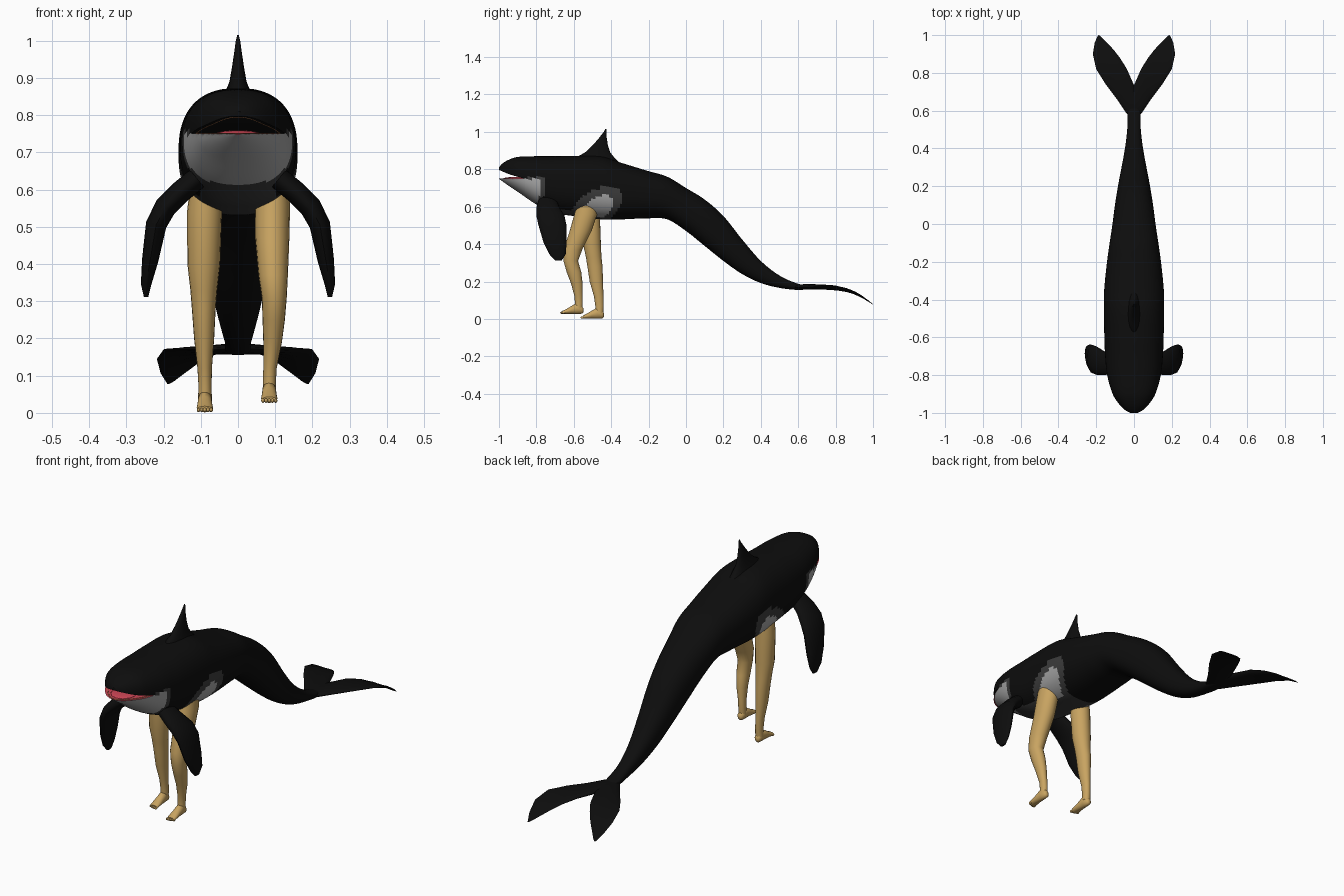
import bpy, math
from math import sin, cos, pi
from mathutils import Vector as V

if "Cube" in bpy.data.objects:
    bpy.data.objects.remove(bpy.data.objects["Cube"])


def material(name, r, g, b):
    m = bpy.data.materials.new(name)
    m.diffuse_color = (r, g, b, 1)
    m.use_nodes = True
    m.node_tree.nodes["Principled BSDF"].inputs["Base Color"].default_value = m.diffuse_color
    return m


BLACK = material("black_skin", .004, .004, .004)
DARK = material("dark_grey_skin", .045, .045, .045)
LIGHT = material("pale_grey_skin", .38, .38, .38)
TAN = material("tan_skin", .58, .37, .12)
RED = material("mouth_red", .6, .06, .09)
ORANGE = material("gum_orange", .5, .2, .08)


def curve(table, col, y):
    """Smooth interpolation of one column of a profile table."""
    p = [(r[0], r[col]) for r in table]
    if y <= p[0][0]:
        return p[0][1]
    if y >= p[-1][0]:
        return p[-1][1]
    k = next(i for i in range(len(p) - 1) if p[i + 1][0] >= y)

    def slope(i):
        a, b = p[max(i - 1, 0)], p[min(i + 1, len(p) - 1)]
        return (b[1] - a[1]) / (b[0] - a[0])
    h = p[k + 1][0] - p[k][0]
    t = (y - p[k][0]) / h
    return ((2*t**3 - 3*t*t + 1) * p[k][1] + (t**3 - 2*t*t + t) * h * slope(k)
            + (3*t*t - 2*t**3) * p[k + 1][1] + (t**3 - t*t) * h * slope(k + 1))


def loft(name, rings, mats, rule=None, angle=50):
    """Skin a list of equal rings, cap both ends, colour faces by rule(centre)."""
    n = len(rings[0])
    verts = [v for r in rings for v in r]
    faces = [(i*n + j, i*n + (j+1) % n, (i+1)*n + (j+1) % n, (i+1)*n + j)
             for i in range(len(rings) - 1) for j in range(n)]
    faces += [tuple(range(n))[::-1], tuple(range(len(verts) - n, len(verts)))]
    me = bpy.data.meshes.new(name)
    me.from_pydata(verts, [], faces)
    for m in mats:
        me.materials.append(m)
    if rule:
        for f in me.polygons:
            f.material_index = rule(f.center)
    ob = bpy.data.objects.new(name, me)
    bpy.context.collection.objects.link(ob)
    bpy.ops.object.select_all(action='DESELECT')
    ob.select_set(True)
    bpy.context.view_layer.objects.active = ob
    bpy.ops.object.mode_set(mode='EDIT')
    bpy.ops.mesh.select_all(action='SELECT')
    bpy.ops.mesh.normals_make_consistent(inside=False)
    bpy.ops.object.mode_set(mode='OBJECT')
    bpy.ops.object.shade_smooth_by_angle(angle=math.radians(angle))
    return ob


def oval(c, u, v, n=16):
    c, u, v = V(c), V(u), V(v)
    return [c + u*cos(2*pi*i/n) + v*sin(2*pi*i/n) for i in range(n)]


def ball(name, loc, scale, mat):
    bpy.ops.mesh.primitive_uv_sphere_add(segments=12, ring_count=8, location=loc)
    ob = bpy.context.object
    ob.name, ob.scale = name, scale
    ob.data.materials.append(mat)
    bpy.ops.object.shade_smooth()


# Body profile: y, top, bottom, half width
BODY = [(-1, .81, .748, .02), (-.985, .828, .738, .048), (-.95, .85, .713, .082),
        (-.9, .866, .68, .113), (-.8, .87, .612, .142), (-.7, .87, .567, .153),
        (-.6, .872, .55, .157), (-.45, .868, .532, .16), (-.35, .836, .532, .158),
        (-.2, .79, .538, .143), (-.1, .76, .532, .129), (0, .70, .47, .114),
        (.1, .638, .39, .101), (.2, .55, .31, .085), (.3, .425, .24, .066),
        (.4, .31, .192, .048), (.5, .232, .166, .036), (.6, .188, .155, .034),
        (.67, .178, .161, .02)]
LIP = [(-1, .797), (-.95, .776), (-.9, .761), (-.86, .75)]
SEAM = .75


def section(y, n=72):
    top, bot, w = (curve(BODY, c, y) for c in (1, 2, 3))
    ring = []
    for i in range(n):
        a = 2*pi*(i + .5)/n
        c, s = cos(a), sin(a)
        e = 2/2.4
        ring.append(V((w*math.copysign(abs(c)**e, c), y,
                       (top+bot)/2 + (top-bot)/2*math.copysign(abs(s)**e, s))))
    return ring


def patch(p, cy, cz, a, b, tilt=.6):
    y, z = p.y - cy, p.z - cz
    u, v = y*cos(tilt) + z*sin(tilt), z*cos(tilt) - y*sin(tilt)
    return (u/a)**2 + (v/b)**2 < 1


def body_colour(p):
    # pale chin with dark rim, pale flank ovals, dark underside
    if p.z < .747 and p.y < -.775 - .35*max(0, .68 - p.z):
        return 2
    if p.z < .757 and -.87 < p.y < -.755 - .2*max(0, .68 - p.z):
        return 1
    if abs(p.x) > .07 and patch(p, -.475, .59, .095, .057):
        return 2
    if patch(p, -.48, .595, .155, .09):
        return 1
    if p.y < -.40 and p.z < curve(BODY, 2, p.y) + .03:
        return 1
    return 0


SKIN = [BLACK, DARK, LIGHT, RED]
loft("body", [section(-.86 + 1.53*i/130) for i in range(131)], SKIN, body_colour)

# Upper and lower jaw, each cut flat at the mouth line
ys = [-1 + .14*(i/24)**1.4 for i in range(25)]
upper, lower = [], []
for y in ys:
    lip = curve(LIP, 1, y)
    upper.append([V((v.x, v.y, max(v.z, lip))) for v in section(y)])
    lower.append([V((v.x, v.y, min(v.z, SEAM))) for v in section(y)])
loft("upper_jaw", upper, SKIN, angle=35)
loft("lower_jaw", lower, SKIN, lambda p: 3 if p.z > SEAM - .0005 else 2, angle=35)

# Tongue and gum edge
ball("tongue", (0, -.915, SEAM), (.06, .065, .009), RED)


def rim(name, z_of, inset):
    cu = bpy.data.curves.new(name, 'CURVE')
    cu.dimensions, cu.bevel_depth, cu.bevel_resolution = '3D', .0022, 1
    half = []
    for y in ys[1:-1]:
        z = z_of(y)
        w = max(v.x for v in section(y) if abs(v.z - z) < .02) - inset
        half.append((w, y + .004, z))
    pts = half[::-1] + [(-x, y, z) for x, y, z in half]
    sp = cu.splines.new('POLY')
    sp.points.add(len(pts) - 1)
    for q, p in zip(sp.points, pts):
        q.co = (*p, 1)
    cu.materials.append(ORANGE)
    bpy.context.collection.objects.link(bpy.data.objects.new(name, cu))


rim("upper_gum", lambda y: curve(LIP, 1, y), .012)
rim("lower_gum", lambda y: SEAM, .012)

# Dorsal fin: z, front y, back y, half thickness
FIN = [(.82, -.62, -.34, .045), (.865, -.585, -.385, .033), (.89, -.54, -.405, .023),
       (.93, -.497, -.418, .016), (.97, -.463, -.424, .010), (1.0, -.44, -.425, .006),
       (1.015, -.432, -.425, .002)]
loft("dorsal_fin", [oval((0, (f+b)/2, z), (0, (b-f)/2, 0), (t, 0, 0))
                    for z, f, b, t in FIN], [BLACK])

# Flippers: x, z, front y, back y, half thickness
FLIPPER = [(.11, .63, -.79, -.69, .03), (.155, .593, -.80, -.675, .03),
           (.195, .553, -.80, -.65, .03), (.22, .505, -.79, -.64, .028),
           (.236, .41, -.762, -.638, .022), (.247, .345, -.73, -.643, .014),
           (.247, .312, -.70, -.665, .006)]
# Flukes: leading edge x, y and trailing edge x, y, half thickness
FLUKE = [(-.005, .55, -.01, .70, .014), (.04, .585, .0, .735, .015),
         (.09, .66, .04, .825, .013), (.15, .74, .075, .88, .011),
         (.20, .82, .11, .925, .009), (.218, .9, .148, .965, .006),
         (.208, .96, .17, .988, .004), (.19, 1.0, .182, .998, .001)]
DROOP = [(.55, .172), (.7, .17), (.8, .173), (.9, .145), (1.0, .078)]

for side, s in (("left", 1), ("right", -1)):
    rings = []
    for i, (x, z, f, b, t) in enumerate(FLIPPER):
        a, c = FLIPPER[max(i-1, 0)], FLIPPER[min(i+1, len(FLIPPER)-1)]
        d = V((c[0]-a[0], 0, c[1]-a[1])).normalized()
        rings.append(oval((s*x, (f+b)/2, z), (0, (b-f)/2, 0), (-s*d.z*t, 0, d.x*t)))
    loft(side + "_flipper", rings, [BLACK])
    rings = []
    for x0, y0, x1, y1, t in FLUKE:
        p, q = V((s*x0, y0, curve(DROOP, 1, y0))), V((s*x1, y1, curve(DROOP, 1, y1)))
        rings.append(oval((p+q)/2, (p-q)/2, (0, 0, t)))
    loft(side + "_fluke", rings, [BLACK])
    ball(side + "_eye", (s*.108, -.885, .792), (.006, .008, .006), LIGHT)

# Legs: z, front y, back y, x min, x max
LEFT = [(.61, -.585, -.475, .055, .135), (.56, -.597, -.475, .045, .14),
        (.47, -.622, -.505, .046, .138), (.37, -.655, -.555, .055, .134),
        (.31, -.655, -.577, .064, .131), (.25, -.638, -.56, .066, .126),
        (.19, -.615, -.553, .068, .118), (.12, -.596, -.553, .068, .104),
        (.085, -.594, -.552, .067, .102), (.05, -.592, -.555, .066, .102)]
RIGHT = [(.60, -.555, -.465, -.13, -.055), (.54, -.557, -.46, -.137, -.043),
         (.40, -.55, -.455, -.136, -.048), (.33, -.535, -.452, -.128, -.056),
         (.28, -.527, -.446, -.124, -.06), (.20, -.515, -.444, -.118, -.064),
         (.12, -.492, -.441, -.109, -.07), (.07, -.485, -.44, -.106, -.071),
         (.03, -.482, -.443, -.108, -.07)]
# Foot: distance from heel, centre height, half width, half height
FOOT = [(0, .02, .008, .01), (.008, .022, .016, .02), (.035, .03, .019, .03),
        (.065, .022, .02, .021), (.095, .013, .022, .012), (.113, .009, .021, .008)]
for side, leg, heel, fx, lift in (("left", LEFT, -.548, .084, .026),
                                  ("right", RIGHT, -.439, -.089, .001)):
    loft(side + "_leg", [oval(((a+b)/2, (f+k)/2, z), ((b-a)/2, 0, 0), (0, (k-f)/2, 0), 20)
                         for z, f, k, a, b in leg], [TAN])
    loft(side + "_foot", [oval((fx, heel - d, lift + z), (w, 0, 0), (0, 0, h))
                          for d, z, w, h in FOOT], [TAN])
    for i in range(5):
        off = (i - 2)*.0085*(1 if fx > 0 else -1)
        ball(side + "_toe", (fx + off, heel - .116 + .003*max(i-1, 0), lift + .007),
             (.0048, .009, .006), TAN)
